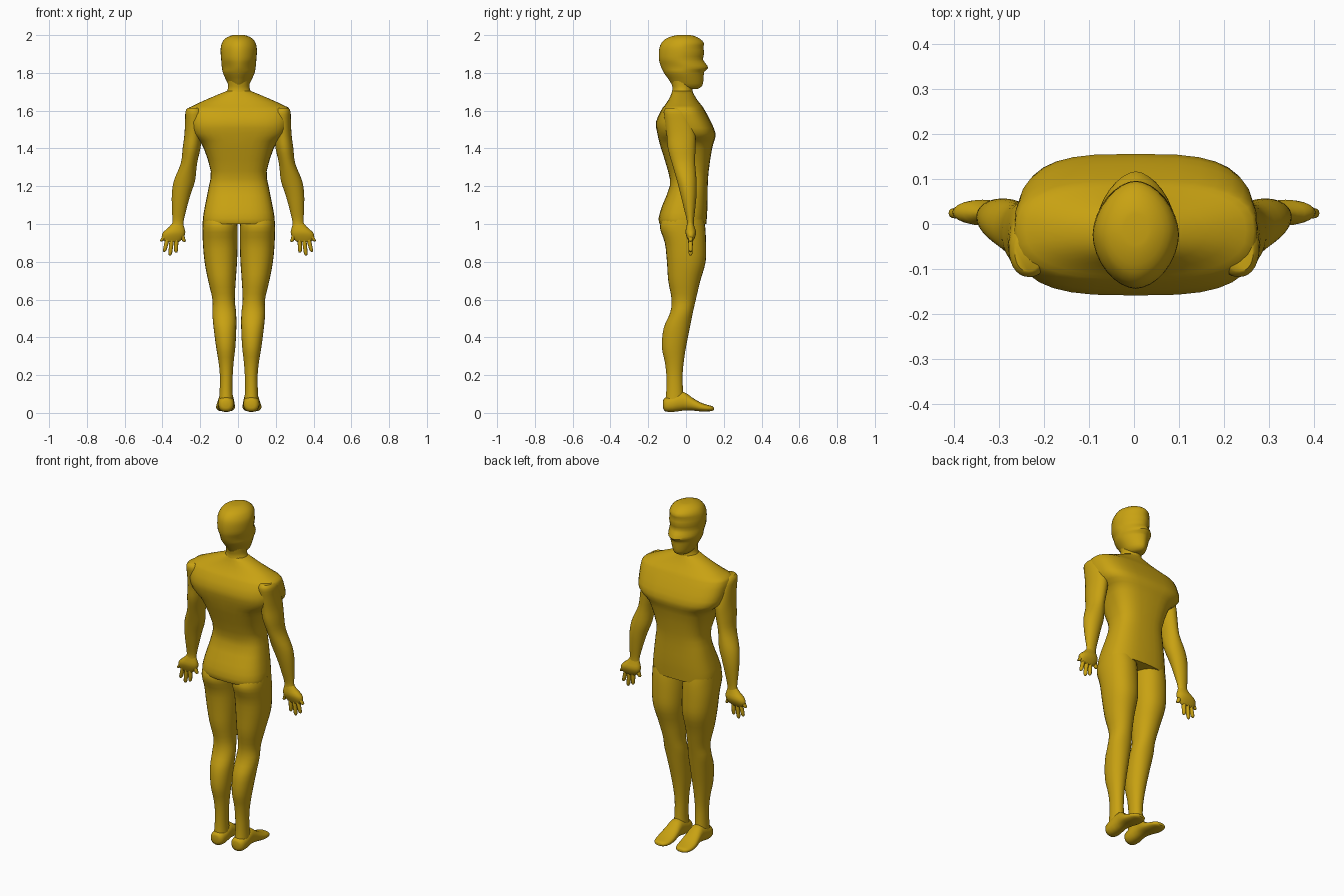
import bpy, bmesh, math
from mathutils import Vector

gold = bpy.data.materials.new("mustard gold")
gold.diffuse_color = (0.58, 0.36, 0.006, 1)
CX = 0.004   # body midline


def spline(rows, steps):
    """Smoothly interpolate the rows of a section table."""
    out = []
    for i in range(len(rows) - 1):
        p = [rows[max(0, min(len(rows) - 1, i + k))] for k in (-1, 0, 1, 2)]
        for s in range(steps):
            t = s / steps
            out.append([0.5 * (2 * b + (c - a) * t + (2 * a - 5 * b + 4 * c - d) * t * t
                               + (3 * b - a - 3 * c + d) * t ** 3)
                        for a, b, c, d in zip(*p)])
    return out + [list(rows[-1])]


def loft(name, rows, steps=3, seg=28, axis="z", side=1, angle=45):
    """Rows: position along axis, centre u, centre v, radius u, radius v, squareness."""
    bm = bmesh.new()
    rings = []
    for h, u, v, ru, rv, n in spline(rows, steps):
        ring = []
        for k in range(seg):
            a = 2 * math.pi * k / seg
            c, s = math.cos(a), math.sin(a)
            pu = u + ru * math.copysign(abs(c) ** (2 / n), c)
            pv = v + rv * math.copysign(abs(s) ** (2 / n), s)
            p = (pu, pv, h) if axis == "z" else (pu, h, pv)
            ring.append(bm.verts.new((p[0] * side, p[1], p[2])))
        rings.append(ring)
    for a, b in zip(rings, rings[1:]):
        for k in range(seg):
            j = (k + 1) % seg
            bm.faces.new((a[k], a[j], b[j], b[k]))
    bm.faces.new(rings[0])
    bm.faces.new(rings[-1])
    bmesh.ops.recalc_face_normals(bm, faces=bm.faces)
    return finish(name, bm, angle)


def finish(name, bm, angle=45):
    me = bpy.data.meshes.new(name)
    bm.to_mesh(me)
    bm.free()
    me.materials.append(gold)
    ob = bpy.data.objects.new(name, me)
    bpy.context.collection.objects.link(ob)
    bpy.ops.object.select_all(action="DESELECT")
    ob.select_set(True)
    bpy.context.view_layer.objects.active = ob
    bpy.ops.object.shade_smooth_by_angle(angle=math.radians(angle))
    return ob


def span(z, w, back, front, n, x=CX):
    """Section from half width and back / front limits."""
    return (z, x, (back + front) / 2, w, (front - back) / 2, n)


# Torso with broad capped shoulders
loft("torso", [
    span(1.000, .187, -.140, .108, 2.7), span(1.030, .190, -.145, .110, 2.7),
    span(1.100, .178, -.125, .114, 2.7), span(1.200, .158, -.086, .115, 2.7),
    span(1.280, .148, -.095, .120, 2.8), span(1.400, .185, -.132, .138, 3.0),
    span(1.440, .212, -.143, .150, 3.1), span(1.480, .255, -.152, .156, 3.2),
    span(1.540, .268, -.159, .133, 3.1), span(1.605, .270, -.130, .098, 2.8),
    span(1.625, .245, -.115, .085, 2.5), span(1.665, .158, -.088, .054, 2.2),
    span(1.705, .062, -.072, .032, 2.0)], steps=2, seg=32)

# Neck
loft("neck", [
    span(1.66, .085, -.085, .045, 2), span(1.71, .060, -.072, .034, 2),
    span(1.74, .056, -.075, .036, 2), span(1.79, .060, -.085, .040, 2)])

# Head, pointed front and back, with chin, mouth, nose and brow in profile
loft("head", [
    span(1.715, .030, -.030, .060, 1.9), span(1.730, .050, -.068, .085, 1.8),
    span(1.760, .066, -.088, .092, 1.75), span(1.790, .080, -.110, .094, 1.75),
    span(1.808, .086, -.121, .098, 1.75), span(1.826, .089, -.130, .117, 1.7),
    span(1.850, .092, -.138, .104, 1.7), span(1.872, .093, -.143, .090, 1.8),
    span(1.905, .096, -.144, .096, 1.8), span(1.935, .095, -.140, .092, 1.8),
    span(1.958, .089, -.130, .095, 1.8), span(1.980, .074, -.108, .075, 1.85),
    span(1.995, .048, -.072, .045, 1.9), span(2.000, .028, -.045, .022, 2)],
    steps=2, seg=32)

FINGERS = [(.383, .945, .406, .908), (.372, .925, .390, .853), (.350, .920, .360, .833),
           (.327, .920, .328, .848), (.300, .950, .284, .905)]

for side, tag in ((-1, "left"), (1, "right")):
    off = CX * side

    # Leg from hip to ankle
    loft(tag + "_leg", [
        span(1.025, .090, -.125, .095, 2.2, .100 + off), span(.980, .093, -.138, .102, 2.2, .099 + off),
        span(.900, .092, -.112, .106, 2.2, .098 + off), span(.800, .086, -.101, .104, 2.2, .095 + off),
        span(.700, .073, -.094, .076, 2.1, .089 + off), span(.600, .059, -.076, .052, 2.1, .080 + off),
        span(.530, .063, -.084, .036, 2.1, .077 + off), span(.450, .060, -.118, .020, 2.1, .073 + off),
        span(.350, .051, -.128, .000, 2.1, .069 + off), span(.270, .040, -.112, -.012, 2.1, .067 + off),
        span(.200, .034, -.104, -.018, 2.1, .066 + off), span(.120, .034, -.104, -.016, 2.1, .067 + off),
        span(.060, .038, -.110, -.010, 2.1, .067 + off)], side=side)

    # Foot, lofted heel to toe
    loft(tag + "_foot", [
        (-.121, .067 + off, .046, .018, .020, 2.2), (-.110, .067 + off, .044, .037, .036, 2.3),
        (-.070, .067 + off, .048, .043, .043, 2.3), (-.015, .067 + off, .062, .041, .050, 2.2),
        (.030, .068 + off, .048, .046, .035, 2.3), (.075, .070 + off, .032, .050, .024, 2.4),
        (.115, .070 + off, .025, .046, .017, 2.4), (.138, .070 + off, .023, .034, .013, 2.4),
        (.147, .070 + off, .022, .018, .007, 2.2)], axis="y", side=side, steps=2)

    # Arm from shoulder cap to wrist
    loft(tag + "_arm", [
        span(1.615, .030, -.105, -.020, 2.2, .235), span(1.595, .045, -.118, .010, 2.2, .233),
        span(1.540, .048, -.112, .035, 2.2, .232), span(1.470, .046, -.102, .050, 2.1, .238),
        span(1.400, .047, -.096, .050, 2, .246), span(1.320, .043, -.074, .048, 2, .260),
        span(1.230, .056, -.048, .056, 2, .283), span(1.160, .050, -.030, .056, 2, .300),
        span(1.090, .040, -.013, .050, 2, .310), span(1.020, .030, .004, .042, 2, .317),
        span(.990, .030, .004, .042, 2, .320)], side=side)

    # Flat hand
    loft(tag + "_hand", [
        span(1.010, .026, .008, .038, 2, .318), span(.985, .039, .002, .045, 2, .325),
        span(.958, .058, -.003, .054, 2.1, .337), span(.935, .060, .002, .050, 2.2, .344),
        span(.915, .048, .010, .040, 2.3, .348), span(.905, .036, .015, .033, 2.3, .350)],
        side=side, steps=2, seg=20)

    # Fingers with rounded tips
    for i, (x0, z0, x1, z1) in enumerate(FINGERS):
        rows = []
        for t, r in ((0, .012), (.5, .011), (.85, .010), (.96, .007), (1, .003)):
            rows.append((z0 + (z1 - z0) * t, x0 + (x1 - x0) * t, .024, r, r * 1.1, 2))
        loft(f"{tag}_finger_{i + 1}", rows, steps=1, seg=10, side=side)
